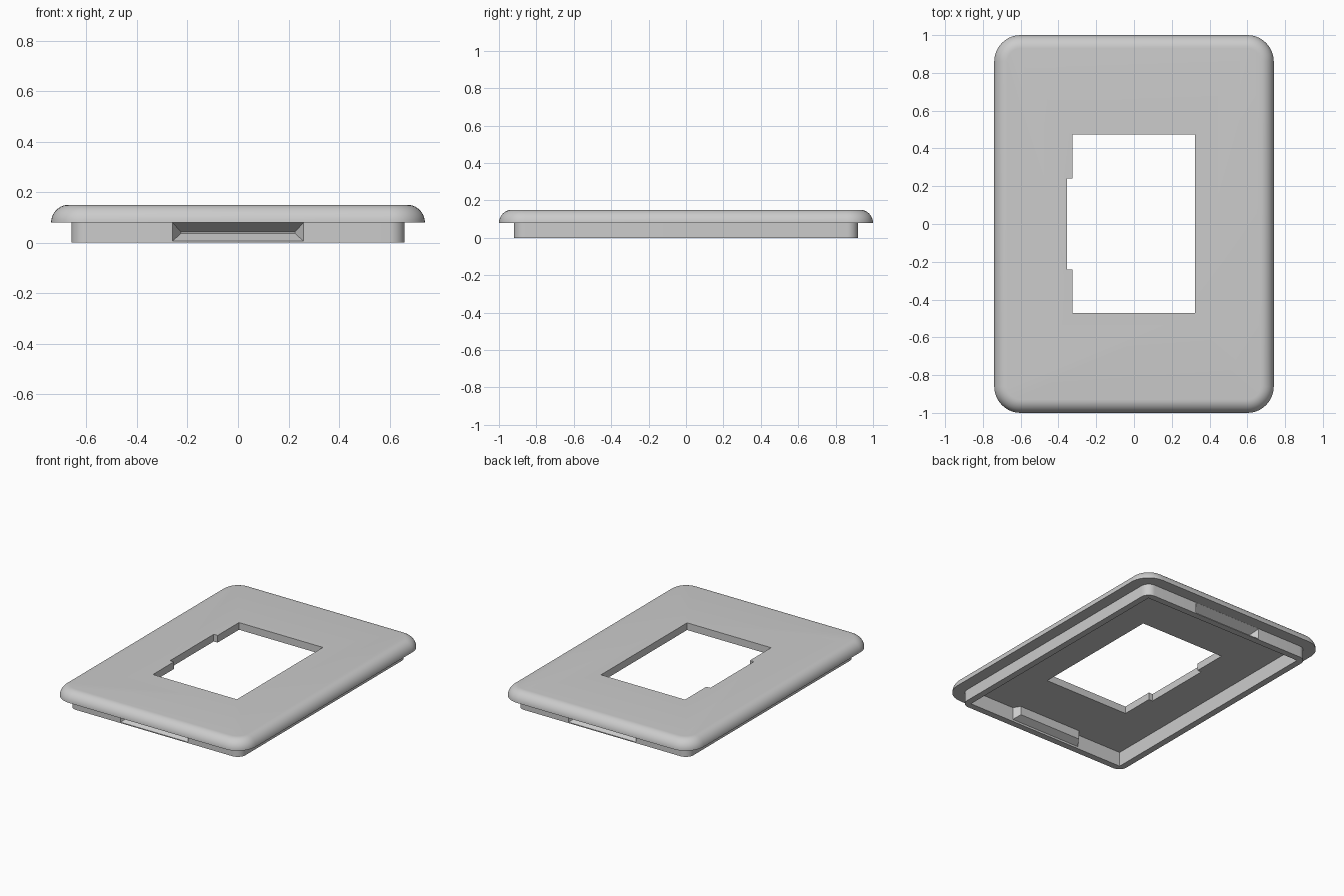
import bpy, bmesh, math

if "Cube" in bpy.data.objects:
    bpy.data.objects.remove(bpy.data.objects["Cube"], do_unlink=True)

HALF_X, HALF_Y, CORNER = 0.74, 1.0, 0.14
RIM_Z, TOP_Z = 0.08, 0.15
SKIRT_INSET, WALL = 0.08, 0.045
FLOOR_Z = 0.10

grey = bpy.data.materials.new("plain grey")
grey.use_nodes = True
grey.diffuse_color = (0.6, 0.6, 0.6, 1)
grey.node_tree.nodes["Principled BSDF"].inputs["Base Color"].default_value = (0.6, 0.6, 0.6, 1)


def loft(name, rings):
    """Closed solid through a stack of matching point loops."""
    bm = bmesh.new()
    loops = [[bm.verts.new(p) for p in ring] for ring in rings]
    n = len(loops[0])
    for a, b in zip(loops, loops[1:]):
        for i in range(n):
            j = (i + 1) % n
            bm.faces.new((a[i], a[j], b[j], b[i]))
    bm.faces.new(loops[0][::-1])
    bm.faces.new(loops[-1])
    bmesh.ops.recalc_face_normals(bm, faces=bm.faces)
    mesh = bpy.data.meshes.new(name)
    bm.to_mesh(mesh)
    bm.free()
    mesh.materials.append(grey)
    obj = bpy.data.objects.new(name, mesh)
    bpy.context.collection.objects.link(obj)
    return obj


def rounded_ring(inset, z, steps=10):
    r = CORNER - inset
    cx, cy = HALF_X - CORNER, HALF_Y - CORNER
    ring = []
    for k, (sx, sy) in enumerate(((1, 1), (-1, 1), (-1, -1), (1, -1))):
        for s in range(steps + 1):
            a = (k + s / steps) * math.pi / 2
            ring.append((sx * cx + r * math.cos(a), sy * cy + r * math.sin(a), z))
    return ring


def prism(name, outline, z0, z1):
    return loft(name, [[(x, y, z) for x, y in outline] for z in (z0, z1)])


def taper(name, side, base, tip):
    """Block tapering along y; base and tip are (y, half width, low z, high z)."""
    return loft(name, [[(-w, side * y, lo), (w, side * y, lo),
                        (w, side * y, hi), (-w, side * y, hi)]
                       for y, w, lo, hi in (base, tip)])


def combine(target, tool, operation):
    tool.hide_render = True
    mod = target.modifiers.new(operation, 'BOOLEAN')
    mod.operation, mod.solver, mod.object = operation, 'EXACT', tool
    bpy.context.view_layer.objects.active = target
    bpy.ops.object.modifier_apply(modifier=mod.name)
    bpy.data.objects.remove(tool, do_unlink=True)


# Plate with a rounded upper edge, standing on a narrower skirt
radius = TOP_Z - RIM_Z
rings = [rounded_ring(SKIRT_INSET, 0), rounded_ring(SKIRT_INSET, RIM_Z)]
for s in range(11):
    a = s / 10 * math.pi / 2
    rings.append(rounded_ring(radius * (1 - math.cos(a)), RIM_Z + radius * math.sin(a)))
plate = loft("cover_plate", rings)

# Hollow underside
ix, iy = HALF_X - SKIRT_INSET - WALL, HALF_Y - SKIRT_INSET - WALL
combine(plate, prism("hollow", [(-ix, -iy), (ix, -iy), (ix, iy), (-ix, iy)], -0.1, FLOOR_Z),
        'DIFFERENCE')

# Window with a shallow notch on one long side
window = [(-0.325, -0.472), (0.322, -0.472), (0.322, 0.475), (-0.325, 0.475),
          (-0.325, 0.24), (-0.355, 0.24), (-0.355, -0.24), (-0.325, -0.24)]
combine(plate, prism("window", window, -0.1, 0.3), 'DIFFERENCE')

# Snap pockets at both ends, with their bulges inside the skirt
for side in (-1, 1):
    combine(plate, taper("bulge", side, (0.9, 0.285, 0.0, 0.11), (0.83, 0.24, 0.04, 0.11)), 'UNION')
    combine(plate, taper("pocket", side, (0.921, 0.26, 0.006, RIM_Z), (0.86, 0.225, 0.037, 0.042)),
            'DIFFERENCE')

bpy.ops.object.select_all(action='DESELECT')
plate.select_set(True)
bpy.context.view_layer.objects.active = plate
bpy.ops.object.shade_smooth_by_angle(angle=math.radians(30))
